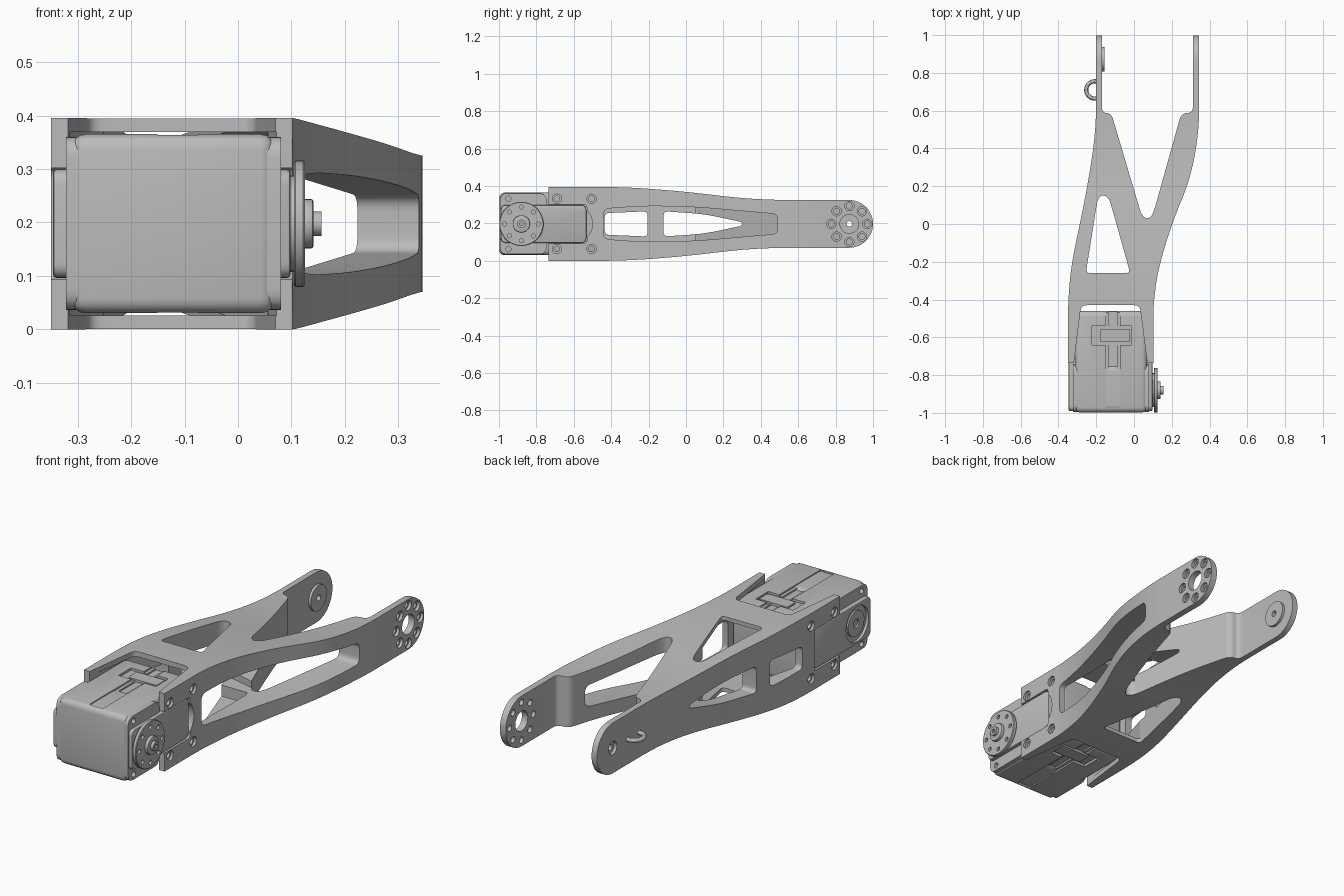
import bpy, bmesh, math
from mathutils import Vector

cube = bpy.data.objects.get("Cube")
if cube:
    bpy.data.objects.remove(cube)

MID = 0.1975          # height of the centre line
HUB, END = -0.88, 0.873   # y of servo shaft and of the arm-end pivots

grey = bpy.data.materials.new("plain grey")
grey.use_nodes = True
grey.diffuse_color = (0.5, 0.5, 0.5, 1)
grey.node_tree.nodes["Principled BSDF"].inputs["Base Color"].default_value = (0.5, 0.5, 0.5, 1)


def rounded(pts, r, n=6):
    """Round every corner of a 2D outline; a third value overrides the radius."""
    out = []
    for i, p in enumerate(pts):
        a, b, c = (Vector(pts[(i + k) % len(pts)][:2]) for k in (-1, 0, 1))
        d = p[2] if len(p) > 2 else r
        if d == 0:
            out.append(b)
            continue
        s = b + (a - b).normalized() * min(d, (a - b).length * 0.49)
        e = b + (c - b).normalized() * min(d, (c - b).length * 0.49)
        for k in range(n + 1):
            t = k / n
            out.append(s * (1 - t) ** 2 + b * 2 * t * (1 - t) + e * t * t)
    return out


def prism(name, pts, axis, lo, hi):
    """Extrude an outline: (x, y) along z, or (y, z) along x."""
    bm = bmesh.new()
    place = (lambda u, v: (u, v, lo)) if axis == "z" else (lambda u, v: (lo, u, v))
    face = bm.faces.new([bm.verts.new(place(*p)) for p in pts])
    ext = bmesh.ops.extrude_face_region(bm, geom=[face])
    move = (0, 0, hi - lo) if axis == "z" else (hi - lo, 0, 0)
    bmesh.ops.translate(bm, vec=move, verts=[g for g in ext["geom"] if isinstance(g, bmesh.types.BMVert)])
    bmesh.ops.recalc_face_normals(bm, faces=bm.faces)
    me = bpy.data.meshes.new(name)
    bm.to_mesh(me)
    bm.free()
    me.materials.append(grey)
    ob = bpy.data.objects.new(name, me)
    bpy.context.collection.objects.link(ob)
    return ob


def circle(y, z, r, n=32):
    return [(y + r * math.cos(2 * math.pi * k / n), z + r * math.sin(2 * math.pi * k / n)) for k in range(n)]


def disc(name, y, z, r, lo, hi, n=32):
    return prism(name, circle(y, z, r, n), "x", lo, hi)


def rect(a, b, c, d):
    return [(a, c), (b, c), (b, d), (a, d)]


def apply(ob, mod):
    bpy.context.view_layer.objects.active = ob
    bpy.ops.object.modifier_apply(modifier=mod.name)


def boolean(ob, tool, op="DIFFERENCE"):
    mod = ob.modifiers.new("boolean", "BOOLEAN")
    mod.operation, mod.solver, mod.object = op, "EXACT", tool
    apply(ob, mod)
    bpy.data.objects.remove(tool)


def bevel(ob, width, segments=3):
    mod = ob.modifiers.new("bevel", "BEVEL")
    mod.width, mod.segments, mod.limit_method = width, segments, "ANGLE"
    apply(ob, mod)


def mirror_z(half):
    """Close an upper outline with its reflection about the centre line."""
    return half + [(p[0], 2 * MID - p[1], *p[2:]) for p in reversed(half)]


# Forked frame: plan outline crossed with side outline
plan = [(-0.35, -0.735, 0), (-0.35, -0.42), (-0.333, -0.22), (-0.26, 0.13), (-0.22, 0.36),
        (-0.2, 0.55), (-0.2, 1.01, 0), (-0.17, 1.01, 0), (-0.17, 0.59, 0.03), (-0.12, 0.585, 0.03),
        (0.045, 0.03, 0.06), (0.095, 0.03, 0.06), (0.25, 0.585, 0.03), (0.312, 0.59, 0.03),
        (0.312, 1.01, 0), (0.345, 1.01, 0), (0.345, 0.5), (0.302, 0.25), (0.2, 0.0),
        (0.13, -0.23), (0.105, -0.4), (0.102, -0.5), (0.102, -0.735, 0)]
frame = prism("frame", rounded(plan, 0.12), "z", -0.1, 0.5)
side = rounded([(-0.8, 0.395, 0), (-0.32, 0.395), (0.0, 0.37), (0.28, 0.336), (0.48, 0.325), (0.7, 0.325, 0)], 0.15)
side = [(p[0], p[1]) for p in side]
arc = [(END + 0.127 * math.cos(a), MID + 0.1275 * math.sin(a))
       for a in (math.pi / 2 * (1 - k / 12) for k in range(12))]
boolean(frame, prism("side", mirror_z(side + arc), "x", -1, 1), "INTERSECT")

# Hollow interior with thin top and bottom plates
cavity = prism("cavity", rounded([(-0.315, -0.8), (-0.312, -0.43), (-0.255, -0.26), (-0.2, 0.0),
                                  (0.06, 0.0), (0.055, -0.26), (0.072, -0.43), (0.072, -0.8)], 0.02), "z", -0.1, 0.5)
boolean(cavity, prism("limit", mirror_z([(-0.9, 0.369), (-0.25, 0.369), (0.1, 0.335)]), "x", -1, 1), "INTERSECT")
boolean(frame, cavity)

# Servo mouth and triangular opening through the plates
mouth = [(-0.325, -0.8), (-0.318, -0.735), (-0.28, -0.43, 0.03), (0.03, -0.43, 0.03), (0.07, -0.735), (0.075, -0.8)]
boolean(frame, prism("mouth", rounded(mouth, 0), "z", -0.1, 0.5))
triangle = [(-0.255, -0.26), (-0.02, -0.26), (-0.135, 0.15, 0.05), (-0.19, 0.15, 0.05)]
boolean(frame, prism("triangle", rounded(triangle, 0.025), "z", -0.1, 0.5))

# Long window in the left wall, two smaller windows in the right wall
window = mirror_z([(-0.44, 0.278), (-0.22, 0.294, 0.1), (0.05, 0.288, 0.1), (0.49, 0.25)])
cutter = prism("window", rounded(window, 0.03), "x", -0.4, 0.6)
reach = [(-0.265, -0.5), (-0.265, -0.3), (-0.17, 0.1), (0.04, 0.05), (0.0, 0.6), (0.6, 0.6), (0.6, -0.5)]
boolean(cutter, prism("reach", reach, "z", -0.1, 0.5), "INTERSECT")
boolean(frame, cutter)
for half in ([(-0.435, 0.255), (-0.205, 0.265)], [(-0.12, 0.265), (0.1, 0.25, 0.08), (0.3, 0.207, 0.02)]):
    boolean(frame, prism("window", rounded(mirror_z(half), 0.025), "x", -0.6, 0.1))

# Slots and screw holes in the walls beside the servo
boolean(frame, prism("slot", rounded(rect(-0.9, -0.53, 0.093, 0.302), 0.02), "x", -0.6, 0.6))
boolean(frame, disc("slot_end", -0.6, MID, 0.1, 0.0, 0.6))
for y in (-0.69, -0.505):
    for s in (-1, 1):
        boolean(frame, disc("screw_hole", y, MID + s * 0.134, 0.015, -0.6, 0.6, 16))
        for a, b in ((-0.6, -0.338), (0.09, 0.6)):
            boolean(frame, disc("counterbore", y, MID + s * 0.134, 0.025, a, b, 20))

# Pivot holes at the arm ends
boolean(frame, disc("hub_hole", END, MID, 0.05, 0.2, 0.6))
for k in range(8):
    y, z = END + 0.096 * math.cos(k * math.pi / 4), MID + 0.096 * math.sin(k * math.pi / 4)
    boolean(frame, disc("ring_hole", y, z, 0.016, 0.2, 0.6, 16))
    boolean(frame, disc("ring_recess", y, z, 0.025, 0.33, 0.6, 20))
boss = disc("pivot_boss", END, MID, 0.065, -0.172, -0.157)
for ob in (frame, boss):
    boolean(ob, disc("pivot_hole", END, MID, 0.015, -0.6, 0.0, 20))
boolean(frame, disc("pivot_recess", END, MID, 0.033, -0.6, -0.185, 24))

# Cable loop on the right arm
bpy.ops.mesh.primitive_torus_add(location=(-0.207, 0.71, MID), major_radius=0.046, minor_radius=0.011,
                                 major_segments=40, minor_segments=12)
loop = bpy.context.object
loop.name = "cable_loop"
loop.data.materials.append(grey)
boolean(loop, prism("loop_trim", rect(-0.19, 0.0, 0.5, 0.9), "z", 0, 0.4))

# Servo body with grooves, clip recesses and corner screw holes
body = prism("servo_body", rect(-0.313, 0.07, -0.998, -0.46), "z", 0.03, 0.365)
bevel(body, 0.028, 4)
for s in (-1, 1):
    face = MID + s * 0.1675
    for half_w, depth, y0, y1, x in ((0.038, 0.008, -0.975, -0.4, -0.113), (0.022, 0.016, -0.975, -0.4, -0.113),
                                     (0.105, 0.012, -0.64, -0.54, -0.118)):
        boolean(body, prism("groove", rect(x - half_w, x + half_w, y0, y1), "z", face - depth, face + depth))
    clip = prism("servo_clip", rounded(rect(-0.18, -0.02, -0.625, -0.555), 0.01), "z", face - s * 0.02, face - s * 0.003)

# Servo cheeks: raised side housings reaching into the wall slots
cheek = prism("servo_cheeks", rounded(rect(-0.99, -0.533, 0.096, 0.299), 0.03), "x", -0.346, 0.098)
bevel(cheek, 0.006, 2)
flange = prism("servo_flange", rounded(rect(-0.995, -0.745, 0.036, 0.36), 0.04), "x", -0.322, 0.08)
for ob in (body, flange):
    for s in (-1, 1):
        for a, b in ((-0.6, -0.29), (0.05, 0.6)):
            boolean(ob, disc("corner_hole", -0.95, MID + s * 0.135, 0.014, a, b, 16))
boolean(cheek, disc("idler_recess", HUB, MID, 0.09, -0.6, -0.332))
idler = disc("idler_cap", HUB, MID, 0.065, -0.34, -0.32)
boolean(idler, disc("idler_hole", HUB, MID, 0.022, -0.6, -0.33, 20))

# Output horn with bolt circle, hub and screw
collar = disc("horn_collar", HUB, MID, 0.09, 0.09, 0.108)
horn = disc("horn", HUB, MID, 0.118, 0.105, 0.125, 48)
bevel(horn, 0.003, 1)
for k in range(8):
    y, z = HUB + 0.09 * math.cos(k * math.pi / 4), MID + 0.09 * math.sin(k * math.pi / 4)
    boolean(horn, disc("horn_hole", y, z, 0.011, 0.112, 0.2, 14))
hub = disc("horn_hub", HUB, MID, 0.046, 0.12, 0.141)
bevel(hub, 0.004, 2)
screw = disc("horn_screw", HUB, MID, 0.023, 0.135, 0.156, 24)
boolean(screw, disc("screw_socket", HUB, MID, 0.011, 0.146, 0.2, 6))

# Smooth the curved faces, keep edges sharp
bpy.ops.object.select_all(action="DESELECT")
for ob in bpy.context.scene.objects:
    if ob.type == "MESH":
        ob.select_set(True)
        bpy.context.view_layer.objects.active = ob
bpy.ops.object.shade_smooth_by_angle(angle=math.radians(30))
